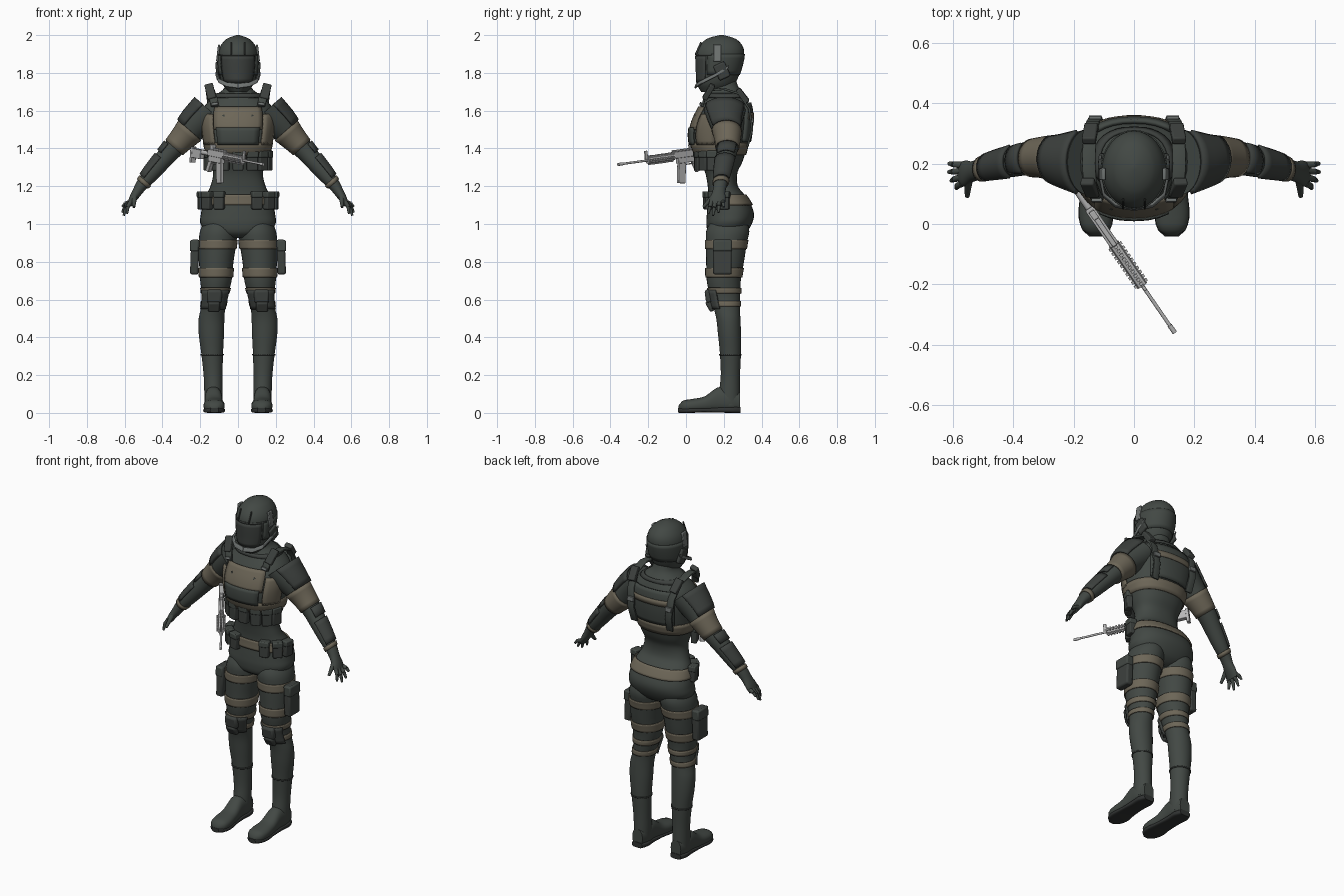
import bpy, bmesh, math
from mathutils import Vector, Matrix, Euler

if "Cube" in bpy.data.objects:
    bpy.data.objects.remove(bpy.data.objects["Cube"])


def material(name, *rgb):
    m = bpy.data.materials.new(name)
    m.use_nodes = True
    m.diffuse_color = (*rgb, 1)
    m.node_tree.nodes["Principled BSDF"].inputs["Base Color"].default_value = (*rgb, 1)
    return m


CLOTH = material("dark green cloth", .055, .065, .058)
PAD = material("charcoal padding", .046, .052, .048)
TAN = material("tan webbing", .152, .133, .096)
SOLE = material("black rubber", .03, .033, .032)
GREY = material("grey trim", .16, .175, .17)
METAL = material("light gun metal", .47, .47, .47)
made = []


def finish(name, bm, mat, mirror=False, solid=0, bevel=0):
    bmesh.ops.recalc_face_normals(bm, faces=bm.faces)
    me = bpy.data.meshes.new(name)
    bm.to_mesh(me)
    bm.free()
    me.materials.append(mat)
    ob = bpy.data.objects.new(name, me)
    bpy.context.collection.objects.link(ob)
    if solid:
        mod = ob.modifiers.new("thickness", "SOLIDIFY")
        mod.thickness, mod.offset = solid, 0
    if bevel:
        mod = ob.modifiers.new("bevel", "BEVEL")
        mod.width, mod.segments = bevel, 2
    if mirror:
        ob.modifiers.new("mirror", "MIRROR")
    made.append(ob)
    return ob


# Body forms: keys are (position, centre, centre, half width, half depth)
def at(keys, p):
    i = max(0, min(len(keys) - 2, sum(k[0] <= p for k in keys) - 1))
    def slope(j):
        a, b = keys[max(j - 1, 0)], keys[min(j + 1, len(keys) - 1)]
        return (Vector(b[1:]) - Vector(a[1:])) / (b[0] - a[0])
    h = keys[i + 1][0] - keys[i][0]
    t = (p - keys[i][0]) / h
    a, b = Vector(keys[i][1:]), Vector(keys[i + 1][1:])
    s = t * t * (3 - 2 * t)
    return a + (b - a) * s + slope(i) * h * t * (1 - t) ** 2 - slope(i + 1) * h * t * t * (1 - t)


def point(form, p, deg, off=0):
    keys, kind, power = form
    c1, c2, a, b = at(keys, p)
    c, s = math.cos(math.radians(deg)), math.sin(math.radians(deg))
    x = math.copysign(abs(c) ** power, c) * (max(a, .004) + off)
    y = math.copysign(abs(s) ** power, s) * (max(b, .004) + off)
    if kind == "foot":
        return Vector((c1 + x, p, c2 + y))
    if kind == "arm":
        return Vector((c1 + x * .75, c2 + y, p + x * .66))
    return Vector((c1 + x, c2 + y, p))


def shell(name, form, mat, p0=None, p1=None, off=0, a0=0, a1=360, solid=0, mirror=False, step=.02):
    """Closed loft when solid is 0, otherwise a plate or band lying on the form."""
    p0 = form[0][0][0] if p0 is None else p0
    p1 = form[0][-1][0] if p1 is None else p1
    rows = max(2, round((p1 - p0) / step) + 1)
    full = a1 - a0 == 360
    cols = 32 if full else max(3, round((a1 - a0) / 10) + 1)
    bm = bmesh.new()
    grid = [[bm.verts.new(point(form, p0 + (p1 - p0) * r / (rows - 1),
                                a0 + (a1 - a0) * c / (cols if full else cols - 1), off))
             for c in range(cols)] for r in range(rows)]
    for lo, hi in zip(grid, grid[1:]):
        for c in range(cols if full else cols - 1):
            d = (c + 1) % cols
            bm.faces.new((lo[c], lo[d], hi[d], hi[c]))
    if not solid:
        bm.faces.new(grid[0])
        bm.faces.new(grid[-1])
    return finish(name, bm, mat, mirror, solid)


def box(name, mat, loc, size, rot=(0, 0, 0), bevel=.006, mirror=False, frame=Matrix()):
    bm = bmesh.new()
    m = frame @ Matrix.Translation(loc) @ Euler([math.radians(r) for r in rot]).to_matrix().to_4x4()
    bmesh.ops.create_cube(bm, size=1, matrix=m @ Matrix.Diagonal((*size, 1)))
    return finish(name, bm, mat, mirror, bevel=bevel)


def rod(name, mat, p, q, r1, r2, sides=10, mirror=False, frame=Matrix()):
    p, q = frame @ Vector(p), frame @ Vector(q)
    m = Matrix.Translation((p + q) / 2) @ (q - p).to_track_quat("Z", "Y").to_matrix().to_4x4()
    bm = bmesh.new()
    bmesh.ops.create_cone(bm, cap_ends=True, segments=sides, radius1=r1, radius2=r2,
                          depth=(q - p).length, matrix=m)
    return finish(name, bm, mat, mirror)


def strap(name, mat, path, side, solid):
    bm = bmesh.new()
    rows = [[bm.verts.new(Vector(p) + Vector(side) * k) for k in (-1, 1)] for p in path]
    for a, b in zip(rows, rows[1:]):
        bm.faces.new((a[0], a[1], b[1], b[0]))
    return finish(name, bm, mat, True, solid, .003)


def pouch(name, form, z, deg, size, mirror=False):
    t = point(form, z, deg + 4) - point(form, z, deg - 4)
    turn = math.degrees(math.atan2(t.y, t.x))
    loc = point(form, z, deg, .014)
    box(name, PAD, loc, size, (0, 0, turn), mirror=mirror)
    box(name + "_flap", CLOTH, loc + Vector((0, 0, size[2] * .33)),
        (size[0] + .004, size[1] + .006, size[2] * .35), (0, 0, turn), mirror=mirror)


torso = ([(.925, 0, .215, .05, .06), (.95, 0, .217, .15, .098), (1.0, 0, .228, .198, .12),
          (1.05, 0, .235, .197, .125), (1.1, 0, .23, .187, .115), (1.15, 0, .216, .17, .098),
          (1.2, 0, .195, .146, .08), (1.27, 0, .187, .132, .085), (1.33, 0, .187, .15, .112),
          (1.4, 0, .178, .172, .142), (1.48, 0, .18, .185, .155), (1.55, 0, .19, .192, .15),
          (1.62, 0, .205, .18, .13), (1.68, 0, .21, .12, .1), (1.72, 0, .2, .072, .08),
          (1.78, 0, .19, .06, .07)], "up", .88)
leg = ([(.04, .13, .23, .045, .055), (.1, .13, .23, .048, .055), (.2, .132, .235, .05, .051),
        (.32, .137, .235, .058, .056), (.42, .141, .23, .067, .061), (.5, .14, .224, .068, .064),
        (.56, .131, .215, .064, .07), (.62, .122, .207, .068, .08), (.7, .117, .2, .083, .09),
        (.8, .115, .207, .091, .1), (.9, .108, .214, .099, .108), (.97, .102, .222, .097, .113),
        (1.04, .1, .23, .06, .08)], "up", 1)
arm = ([(1.1, .575, .165, .013, .036), (1.13, .56, .167, .02, .044), (1.16, .54, .172, .025, .035),
        (1.2, .515, .18, .031, .035), (1.26, .465, .192, .042, .043), (1.33, .405, .205, .048, .05),
        (1.39, .352, .217, .053, .056), (1.46, .287, .22, .066, .066), (1.53, .222, .21, .084, .085),
        (1.6, .148, .205, .096, .11)], "arm", 1)
head = ([(1.7, 0, .15, .05, .07), (1.74, 0, .158, .082, .1), (1.8, 0, .17, .1, .115),
         (1.87, 0, .178, .106, .126), (1.91, 0, .181, .104, .127), (1.94, 0, .184, .094, .117),
         (1.965, 0, .186, .076, .096), (1.985, 0, .187, .052, .067), (2.0, 0, .187, .008, .01)], "up", 1)
foot = ([(-.04, .125, .024, .016, .014), (-.02, .125, .033, .045, .03), (.03, .126, .037, .056, .036),
         (.1, .128, .046, .05, .042), (.17, .13, .07, .046, .066), (.23, .13, .065, .047, .062),
         (.285, .13, .06, .034, .05)], "foot", .85)
sole = ([(-.042, .125, .014, .022, .013), (-.02, .125, .013, .046, .013), (.03, .126, .013, .058, .013),
         (.1, .128, .014, .05, .011), (.19, .13, .016, .046, .015), (.25, .13, .016, .049, .016),
         (.288, .13, .016, .034, .016)], "foot", .55)

# Body
shell("torso", torso, CLOTH, step=.012)
shell("leg", leg, CLOTH, mirror=True)
shell("arm_and_palm", arm, CLOTH, mirror=True)
shell("boot_foot", foot, CLOTH, mirror=True)
shell("boot_sole", sole, SOLE, mirror=True)
shell("boot_ankle_seam", leg, PAD, .305, .312, .002, solid=.004, mirror=True)

# Hands
tips = [(.613, .2, 1.09), (.613, .172, 1.06), (.605, .143, 1.045), (.588, .118, 1.055)]
for i, tip in enumerate(tips):
    base = Vector((.568, .195 - .02 * i, 1.118))
    mid = base.lerp(Vector(tip), .5) + Vector((.006, 0, .004))
    rod("finger_base", CLOTH, base, mid, .012, .0105, mirror=True)
    rod("finger_tip", CLOTH, mid, tip, .0105, .006, mirror=True)
rod("thumb", CLOTH, (.548, .145, 1.145), (.552, .092, 1.09), .015, .008, mirror=True)

# Arm armour
shell("sleeve_band", arm, TAN, 1.405, 1.495, .003, solid=.006, mirror=True)
shell("wrist_band", arm, TAN, 1.212, 1.23, .003, solid=.006, mirror=True)
shell("shoulder_pad", arm, PAD, 1.495, 1.6, .008, -60, 60, .012, True)
shell("elbow_pad", arm, PAD, 1.355, 1.4, .005, -50, 50, .01, True)
shell("forearm_guard", arm, PAD, 1.235, 1.34, .004, -70, 70, .01, True)

# Vest
shell("chest_panel", torso, TAN, 1.5, 1.62, .006, -128, -52, .008)
shell("side_panel", torso, TAN, 1.42, 1.58, .004, -50, -8, .008, True)
shell("chest_plate", torso, CLOTH, 1.42, 1.51, .01, -122, -58, .012)
shell("vest_hem", torso, TAN, 1.365, 1.43, .004, solid=.007)
shell("back_plate", torso, CLOTH, 1.435, 1.64, .01, 48, 132, .014)
shell("back_upper_strip", torso, TAN, 1.555, 1.59, .018, 55, 125, .005)
shell("vest_collar", torso, PAD, 1.67, 1.69, .004, solid=.008)
box("chest_strap_patch", CLOTH, (.083, .05, 1.525), (.05, .02, .1), (-12, 15, 20), .003, True)
for deg in range(-162, -10, 24):
    pouch("magazine_pouch", torso, 1.335, deg, (.056, .034, .105))

# Shoulder harness
strap("shoulder_strap", CLOTH, [(.122, .085, 1.62), (.132, .1, 1.67), (.146, .14, 1.71),
      (.15, .2, 1.715), (.147, .28, 1.69), (.137, .335, 1.61), (.127, .35, 1.5), (.12, .325, 1.41)],
      (.022, 0, 0), .012)
box("strap_pad", PAD, (.146, .12, 1.7), (.046, .028, .09), (-30, 14, 0), mirror=True)
box("strap_buckle", GREY, (.123, .078, 1.635), (.036, .012, .016), (-20, 8, 0), .003, True)
box("rear_strap_pad", PAD, (.145, .3, 1.68), (.046, .028, .085), (38, 8, 0), mirror=True)
box("rear_strap_buckle", GREY, (.128, .353, 1.55), (.042, .012, .028), (4, 0, 0), .003, True)

# Belt
shell("belt", torso, TAN, 1.1, 1.155, .005, solid=.008, step=.01)
for deg in (-62, -35, -8):
    pouch("belt_pouch", torso, 1.125, deg, (.054, .04, .095), mirror=True)

# Leg gear
for lo, hi in ((.868, .916), (.718, .768), (.632, .662), (.563, .592)):
    shell("leg_strap", leg, TAN, lo, hi, .003, solid=.006, mirror=True, step=.01)
box("thigh_pouch", PAD, (.229, .193, .825), (.044, .098, .185), (0, -2, 0), .01, True)
box("thigh_pouch_flap", CLOTH, (.231, .193, .885), (.047, .102, .06), (0, -2, 0), .008, True)
shell("knee_guard", leg, PAD, .55, .65, .008, -150, -30, .012, True)
box("knee_cap", PAD, (.125, .119, .618), (.08, .034, .07), (8, 0, 0), .012, True)
box("knee_cap_lower", PAD, (.128, .128, .565), (.064, .03, .06), (30, 0, 0), .01, True)

# Helmet
shell("head", head, CLOTH, step=.01)
shell("helmet_back_shell", head, CLOTH, 1.79, 1.9, .001, -30, 210, .006)
shell("helmet_brow", head, PAD, 1.893, 1.901, .001, -160, -20, .006, step=.004)
shell("face_mask", head, PAD, 1.75, 1.89, .001, -145, -35, .005)
box("brow_strip", PAD, (.036, .066, 1.93), (.006, .01, .07), (-24, 0, 0), .002, True)
box("temple_plate", GREY, (.105, .165, 1.905), (.012, .04, .09), (0, -7, 0), .004, True)
box("ear_guard", PAD, (.106, .19, 1.81), (.022, .065, .085), (25, 4, 0), .008, True)
strap("jaw_strap", GREY, [(.112, .225, 1.83), (.113, .16, 1.79), (.1, .095, 1.758),
      (.06, .062, 1.738), (0, .052, 1.73)], (0, .005, .012), .01)

# Rifle: local x runs from muzzle to stock, z is up
ahead = Vector((-.375, .545, .075)).normalized()
side = Vector((0, 0, 1)).cross(ahead).normalized()
gun = Matrix((ahead, side, ahead.cross(side))).transposed().to_4x4()
gun.translation = (.135, -.36, 1.315)
for name, a, b, r, n in (("barrel", 0, .2, .006, 12), ("muzzle_brake", 0, .03, .008, 12),
                         ("handguard", .19, .36, .019, 8), ("buffer_tube", .5, .63, .012, 12)):
    rod("rifle_" + name, METAL, (a, 0, 0), (b, 0, 0), r, r, n, frame=gun)
for i in range(10):
    x = .2 + i * .0165
    box("rifle_rail_rib", METAL, (x, 0, 0), (.009, .05, .012), bevel=0, frame=gun)
    box("rifle_rail_rib", METAL, (x, 0, 0), (.009, .012, .05), bevel=0, frame=gun)
for name, loc, size, tilt in (
        ("upper_receiver", (.43, 0, .008), (.15, .032, .036), 0),
        ("lower_receiver", (.44, 0, -.022), (.12, .027, .034), 0),
        ("magazine", (.4, 0, -.09), (.045, .02, .11), 8),
        ("grip", (.495, 0, -.06), (.028, .022, .07), -22),
        ("trigger_guard", (.455, 0, -.048), (.045, .01, .006), 0),
        ("front_sight", (.185, 0, .027), (.018, .01, .05), 0),
        ("rear_sight", (.48, 0, .037), (.03, .02, .03), 0),
        ("top_rail", (.42, 0, .03), (.13, .016, .01), 0),
        ("stock", (.615, 0, -.012), (.085, .028, .05), 0),
        ("stock_butt", (.66, 0, -.022), (.018, .03, .085), 0)):
    box("rifle_" + name, METAL, loc, size, (0, tilt, 0), .003, frame=gun)

# Shading
bpy.ops.object.select_all(action="DESELECT")
for ob in made:
    ob.select_set(True)
bpy.context.view_layer.objects.active = made[0]
bpy.ops.object.shade_smooth_by_angle(angle=math.radians(40))
